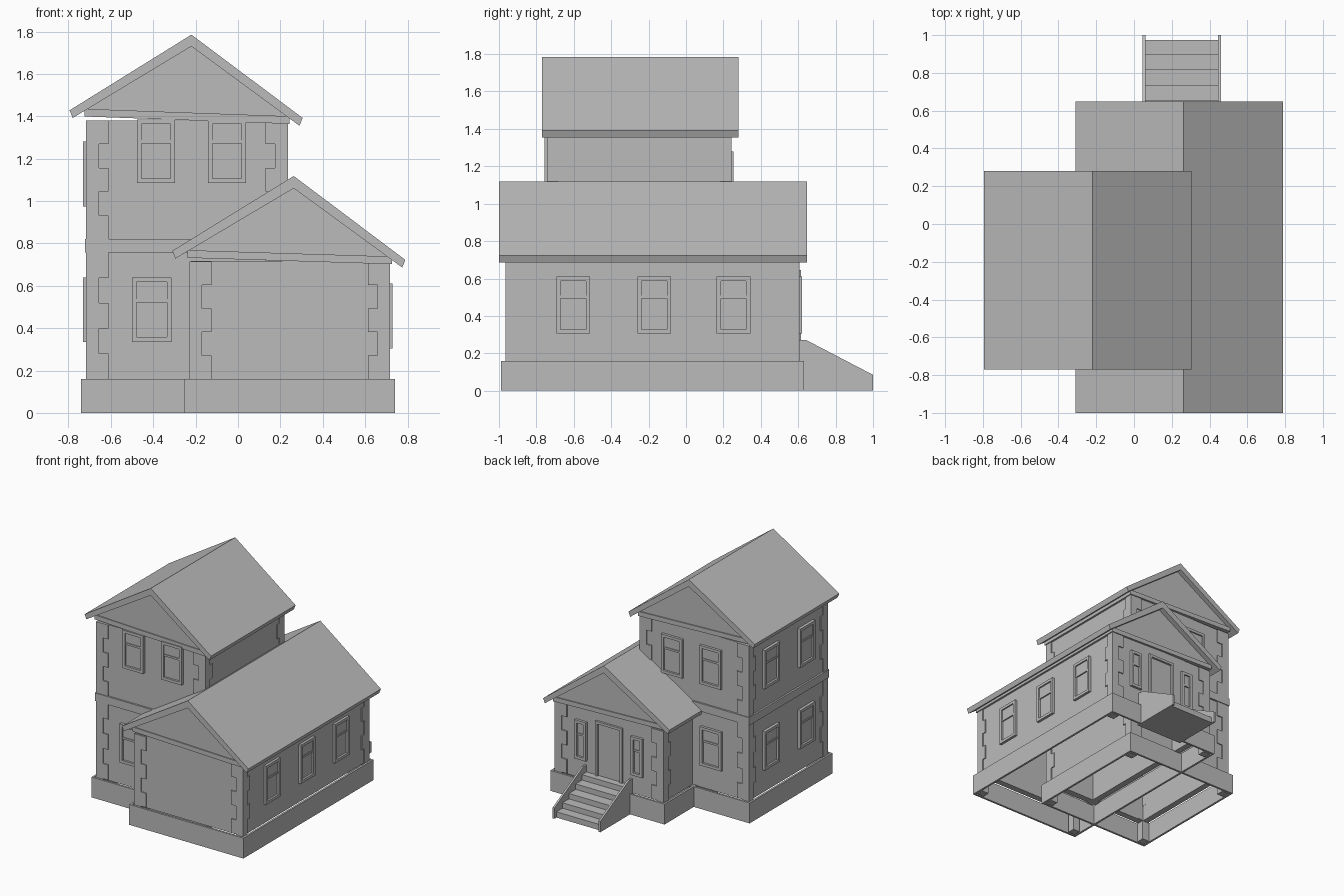
import bpy
import bmesh

if "Cube" in bpy.data.objects:
    bpy.data.objects.remove(bpy.data.objects["Cube"], do_unlink=True)

GREY = (0.5, 0.5, 0.5, 1.0)
plaster = bpy.data.materials.new("plain_grey")
plaster.use_nodes = True
plaster.diffuse_color = GREY
plaster.node_tree.nodes["Principled BSDF"].inputs["Base Color"].default_value = GREY


def finish(name, bm):
    bmesh.ops.recalc_face_normals(bm, faces=bm.faces)
    mesh = bpy.data.meshes.new(name)
    bm.to_mesh(mesh)
    bm.free()
    mesh.materials.append(plaster)
    obj = bpy.data.objects.new(name, mesh)
    bpy.context.collection.objects.link(obj)
    return obj


def add_prism(bm, points, low, high, axis="y"):
    """Extrude a closed profile (a, z) along the x or y axis."""
    def place(a, z, d):
        return (a, d, z) if axis == "y" else (d, a, z)
    near = [bm.verts.new(place(a, z, low)) for a, z in points]
    far = [bm.verts.new(place(a, z, high)) for a, z in points]
    bm.faces.new(near)
    bm.faces.new(far)
    for i in range(len(points)):
        j = (i + 1) % len(points)
        bm.faces.new((near[i], near[j], far[j], far[i]))


def prism(name, points, low, high, axis="y"):
    bm = bmesh.new()
    add_prism(bm, points, low, high, axis)
    return finish(name, bm)


def boxes(name, items):
    """One object from boxes given as (x0, x1, y0, y1, z0, z1)."""
    bm = bmesh.new()
    for x0, x1, y0, y1, z0, z1 in items:
        add_prism(bm, [(x0, z0), (x1, z0), (x1, z1), (x0, z1)], y0, y1)
    return finish(name, bm)


def ring(name, x0, x1, y0, y1, z0, z1, t):
    """Four walls around an open middle."""
    boxes(name, [(x0, x1, y0, y0 + t, z0, z1), (x0, x1, y1 - t, y1, z0, z1),
                 (x0, x0 + t, y0 + t, y1 - t, z0, z1), (x1 - t, x1, y0 + t, y1 - t, z0, z1)])


def quoins(name, x0, x1, y0, y1, z0, z1, courses=5):
    """Corner stones whose long side alternates between the two walls."""
    items = []
    step = (z1 - z0) / courses
    for i in range(courses):
        wx, wy = (0.105, 0.06) if i % 2 == 0 else (0.06, 0.09)
        z = z0 + i * step
        for xa, xb in ((x0, x0 + wx), (x1 - wx, x1)):
            for ya, yb in ((y0, y0 + wy), (y1 - wy, y1)):
                items.append((xa, xb, ya, yb, z, z + step))
    boxes(name, items)


def opening(name, axis, side, plane, centre, width, z0, z1, frame, rail=None):
    """Framed window or door on a wall facing along the axis."""
    def part(a0, a1, za, zb, depth):
        n0, n1 = sorted((plane - side * 0.01, plane + side * depth))
        return (a0, a1, n0, n1, za, zb) if axis == "y" else (n0, n1, a0, a1, za, zb)
    a, b = centre - width / 2, centre + width / 2
    items = [part(a, a + frame, z0, z1, 0.02), part(b - frame, b, z0, z1, 0.02),
             part(a + frame, b - frame, z1 - frame, z1, 0.02),
             part(a + frame, b - frame, z0, z0 + frame, 0.02),
             part(a + frame, b - frame, z0 + frame, z1 - frame, 0.004)]
    if rail:
        items.append(part(a + frame, b - frame, rail, rail + 0.015, 0.014))
        items.append(part(a + frame, b - frame, rail + 0.015, z1 - frame, 0.009))
    boxes(name, items)


def block(name, x0, x1, y0, y1, left_top, right_top, base, roof, roof_y):
    """Foundation, walls, eave band, gable and roof of one wing."""
    ring(name + "_foundation", *base, 0, 0.16, 0.016)
    e, p = 0.008, 0.06
    ring(name + "_walls", x0 + e, x1 - e, y0 + e, y1 - e, 0.155, right_top - 0.02, 0.05)
    boxes(name + "_footing_posts",
          [(xa, xa + p, ya, ya + p, 0, 0.16)
           for xa in (x0, x1 - p) for ya in (y0, y1 - p)])
    # sloping band beneath the gable
    d = 0.036
    prism(name + "_eave_band", [(x0 - e, left_top - d), (x1 + e, right_top - d),
                                (x1 + e, right_top), (x0 - e, left_top)], y0 - e, y1 + e)
    left, ridge, right, right_in, ridge_in, left_in = roof
    prism(name + "_gable", [(x0, left_top - 0.01), (x1, right_top - 0.01),
                            (x1, right_top), (ridge_in[0], ridge_in[1] + 0.01),
                            (x0, left_top)], y0, y1)
    prism(name + "_roof", roof, *roof_y)


# Tall wing
TX0, TX1, TY0, TY1 = -0.717, 0.235, -0.742, 0.243
block("tall_wing", TX0, TX1, TY0, TY1, 1.435, 1.40,
      (-0.74, 0.258, -0.765, 0.266),
      [(-0.795, 1.428), (-0.22, 1.785), (0.305, 1.392),
       (0.29, 1.355), (-0.22, 1.73), (-0.78, 1.392)], (-0.771, 0.28))
quoins("tall_lower_quoins", TX0, TX1, TY0, TY1, 0.16, 0.757)
quoins("tall_upper_quoins", TX0, TX1, TY0, TY1, 0.82, 1.38)
ring("storey_band", TX0 - 0.006, TX1 + 0.006, TY0 - 0.006, TY1 + 0.006, 0.757, 0.82, 0.05)

# Low wing
LX0, LX1, LY0, LY1 = -0.23, 0.718, -0.965, 0.607
block("low_wing", LX0, LX1, LY0, LY1, 0.768, 0.738,
      (-0.254, 0.74, -0.99, 0.63),
      [(-0.31, 0.765), (0.263, 1.118), (0.79, 0.722),
       (0.775, 0.686), (0.263, 1.06), (-0.296, 0.728)], (-1.0, 0.648))
quoins("low_quoins", LX0, LX1, LY0, LY1, 0.16, 0.715)

# Windows of the tall wing
front, back, left = TY0 + 0.005, TY1 - 0.008, TX0 + 0.005
for i, x in enumerate((-0.387, -0.052)):
    opening(f"front_upper_window_{i}", "y", -1, front, x, 0.18, 1.085, 1.385, 0.022, 1.272)
    opening(f"back_upper_window_{i}", "y", 1, back, x, 0.185, 0.975, 1.28, 0.022, 1.165)
opening("front_lower_window", "y", -1, front, -0.407, 0.187, 0.335, 0.64, 0.022, 0.522)
opening("back_lower_window", "y", 1, back, -0.39, 0.187, 0.335, 0.64, 0.022, 0.522)
for i, y in enumerate((-0.47, -0.03)):
    for storey, z in (("upper", 0.975), ("lower", 0.335)):
        opening(f"left_{storey}_window_{i}", "x", -1, left, y, 0.187,
                z, z + 0.305, 0.022, z + 0.187)

# Windows and door of the low wing
for i, y in enumerate((-0.603, -0.17, 0.254)):
    opening(f"right_window_{i}", "x", 1, LX1 - 0.008, y, 0.18, 0.305, 0.61, 0.022, 0.494)
for i, x in enumerate((0.0, 0.49)):
    opening(f"door_side_window_{i}", "y", 1, LY1 - 0.008, x, 0.1, 0.305, 0.61, 0.022, 0.494)
opening("back_door", "y", 1, LY1 - 0.012, 0.245, 0.235, 0.18, 0.645, 0.02)

# Entrance steps and side walls
edges = [0.59, 0.655, 0.735, 0.82, 0.9, 0.975]
boxes("entrance_steps", [(0.06, 0.447, 0.59, y, 0, 0.215 - 0.0425 * i)
                         for i, y in enumerate(edges[1:])])
cheek = [(0.59, 0), (1.0, 0), (1.0, 0.085), (0.645, 0.27), (0.59, 0.27)]
for side, x in (("right", 0.046), ("left", 0.445)):
    prism(f"{side}_step_wall", cheek, x, x + 0.015, "x")
